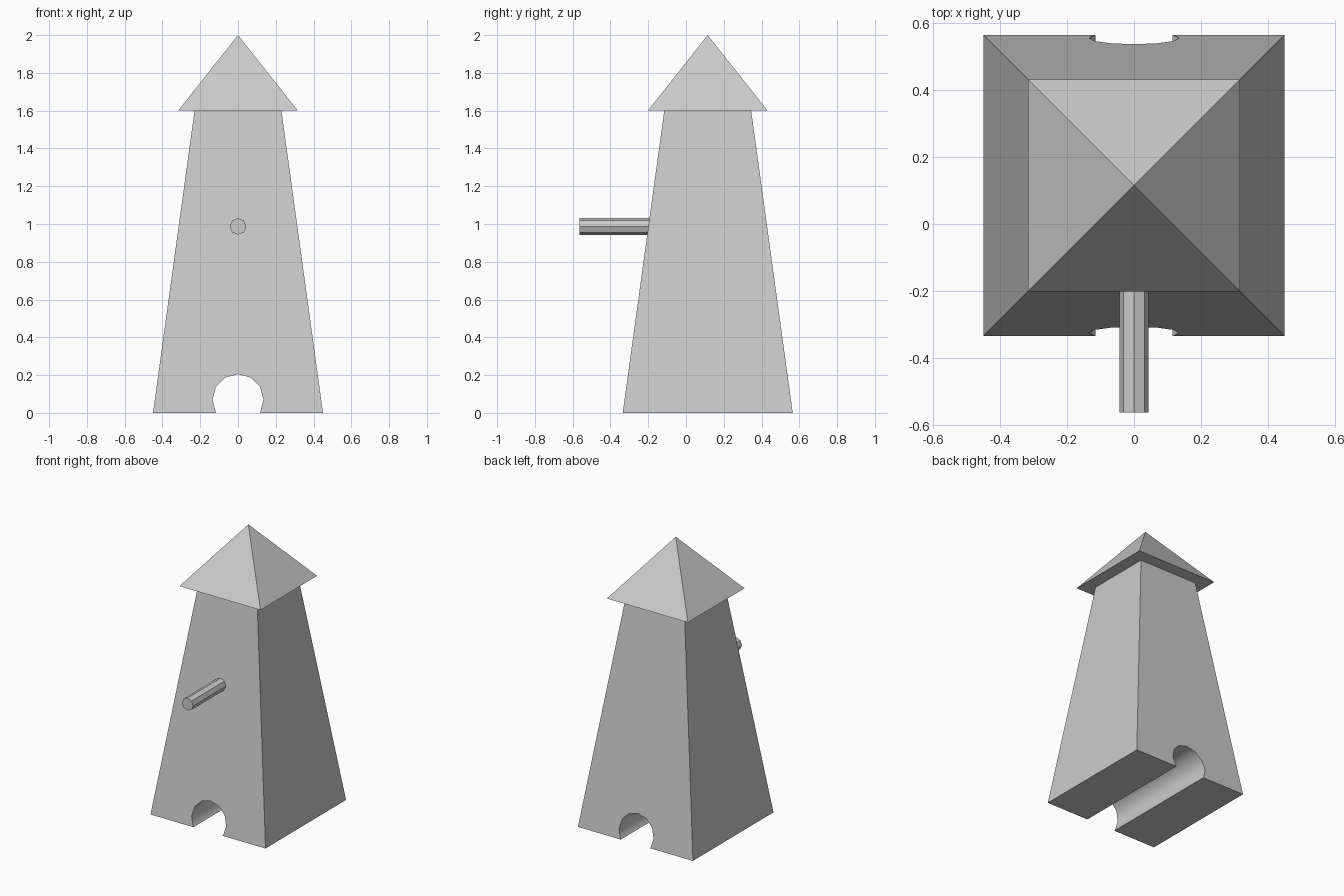
import bpy
from math import radians, sqrt

default_cube = bpy.data.objects.get("Cube")
if default_cube:
    bpy.data.objects.remove(default_cube, do_unlink=True)

CENTRE_Y = 0.115      # tower axis, set back so the rod fits the overall depth
EAVES = 1.6

grey = bpy.data.materials.new("plain grey")
grey.use_nodes = True
grey.diffuse_color = (0.6, 0.6, 0.6, 1)
grey.node_tree.nodes["Principled BSDF"].inputs["Base Color"].default_value = grey.diffuse_color


def finish(name):
    """Name the active object, give it the grey and bake its transform."""
    obj = bpy.context.object
    obj.name = name
    obj.data.materials.append(grey)
    bpy.ops.object.transform_apply(location=False, rotation=True, scale=True)
    return obj


def square_taper(name, half_low, half_high, z_low, z_high):
    """Four-sided frustum or pyramid with sides along x and y."""
    bpy.ops.mesh.primitive_cone_add(
        vertices=4, radius1=half_low * sqrt(2), radius2=half_high * sqrt(2),
        depth=z_high - z_low, location=(0, CENTRE_Y, (z_low + z_high) / 2),
        rotation=(0, 0, radians(45)))
    return finish(name)


def rod_along_y(name, sides, radius, y_front, y_back, z):
    """Prism lying along y with a corner pointing straight up."""
    bpy.ops.mesh.primitive_cylinder_add(
        vertices=sides, radius=radius, depth=y_back - y_front,
        location=(0, (y_front + y_back) / 2, z), rotation=(radians(90), 0, 0))
    return finish(name)


# Tapered tower and pyramid roof
tower = square_taper("tower_body", 0.45, 0.23, 0, EAVES)
square_taper("roof", 0.317, 0, EAVES, 2)

# Rod sticking out of the front wall
rod_along_y("front_rod", 8, 0.044, -0.563, -0.14, 0.987)

# Round passage cut right through the base
cutter = rod_along_y("passage_cutter", 12, 0.135, -0.6, 0.8, 0.07)
cutter.hide_render = True
cut = tower.modifiers.new("passage", 'BOOLEAN')
cut.operation = 'DIFFERENCE'
cut.solver = 'EXACT'
cut.object = cutter

bpy.ops.object.select_all(action='DESELECT')
tower.select_set(True)
bpy.context.view_layer.objects.active = tower
bpy.ops.object.modifier_apply(modifier=cut.name)
bpy.data.objects.remove(cutter, do_unlink=True)

# Smooth passage wall, crisp tower edges
bpy.ops.object.shade_smooth_by_angle(angle=radians(35))
